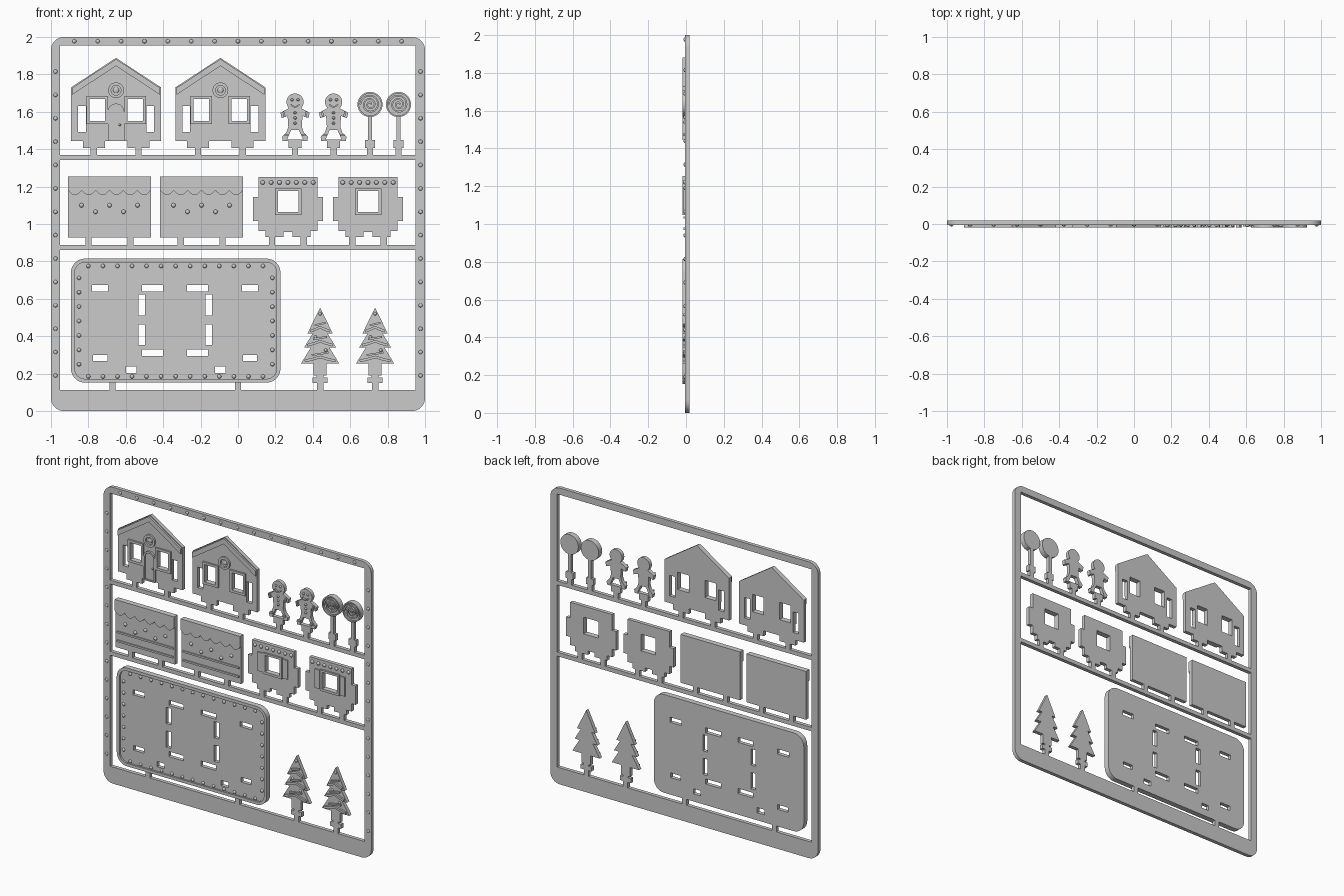
import bpy, bmesh
from math import sin, cos, pi
from mathutils import Matrix, Vector

if "Cube" in bpy.data.objects:
    bpy.data.objects.remove(bpy.data.objects["Cube"])

BACK, FACE, TOP = 0.019, -0.006, -0.018   # back plane, plate face, raised detail


def plate(name, loops, y0=FACE, y1=BACK):
    """Extrude filled outlines (inner loops become holes) between two y planes."""
    cu = bpy.data.curves.new(name, 'CURVE')
    cu.dimensions, cu.fill_mode, cu.extrude = '2D', 'BOTH', (y1 - y0) / 2
    for pts in loops:
        sp = cu.splines.new('POLY')
        sp.points.add(len(pts) - 1)
        for p, (x, z) in zip(sp.points, pts):
            p.co = (x, z, 0, 1)
        sp.use_cyclic_u = True
    tmp = bpy.data.objects.new(name + "_tmp", cu)
    bpy.context.collection.objects.link(tmp)
    dg = bpy.context.evaluated_depsgraph_get()
    me = bpy.data.meshes.new_from_object(tmp.evaluated_get(dg))
    bpy.data.objects.remove(tmp)
    me.transform(Matrix.Translation((0, (y0 + y1) / 2, 0)) @ Matrix.Rotation(pi / 2, 4, 'X'))
    bm = bmesh.new()
    bm.from_mesh(me)
    bmesh.ops.remove_doubles(bm, verts=bm.verts, dist=1e-5)
    bmesh.ops.recalc_face_normals(bm, faces=bm.faces)
    bm.to_mesh(me)
    bm.free()
    ob = bpy.data.objects.new(name, me)
    bpy.context.collection.objects.link(ob)
    return ob


def detail(name, loops, y=TOP):
    return plate(name, loops, y, FACE + 0.002)


def dots(name, pts, r, h=0.007):
    bm = bmesh.new()
    for x, z in pts:
        m = Matrix.Translation((x, FACE, z)) @ Matrix.Diagonal((r, h, r, 1))
        bmesh.ops.create_uvsphere(bm, u_segments=12, v_segments=6, radius=1, matrix=m)
    me = bpy.data.meshes.new(name)
    bm.to_mesh(me)
    bm.free()
    bpy.context.collection.objects.link(bpy.data.objects.new(name, me))


def rect(x0, x1, z0, z1):
    return [(x0, z0), (x1, z0), (x1, z1), (x0, z1)]


def arc(cx, cz, r, a0=0, a1=2 * pi, n=32, end=False):
    return [(cx + r * cos(a0 + (a1 - a0) * i / n), cz + r * sin(a0 + (a1 - a0) * i / n))
            for i in range(n + end)]


def rrect(x0, x1, z0, z1, r):
    c = [(x1 - r, z1 - r), (x0 + r, z1 - r), (x0 + r, z0 + r), (x1 - r, z0 + r)]
    return [p for k, (a, b) in enumerate(c)
            for p in arc(a, b, r, k * pi / 2, (k + 1) * pi / 2, 8, True)]


def sym(c, half):
    """Mirror a half outline about x = c."""
    return ([(c + x, z) for x, z in half] +
            [(c - x, z) for x, z in reversed(half) if x > 1e-6])


def ribbon(pts, w):
    """Constant width band along an open path."""
    v = [Vector(p) for p in pts]
    left, right = [], []
    for i, p in enumerate(v):
        d = (v[min(i + 1, len(v) - 1)] - v[max(i - 1, 0)]).normalized()
        n = Vector((-d.y, d.x)) * w / 2
        left.append(tuple(p + n))
        right.append(tuple(p - n))
    return left + right[::-1]


def sprues(name, xs, z0, z1):
    for x in xs:
        plate(name, [rect(x - 0.017, x + 0.017, z0, z1)])


# card frame with its two runners and a border of dots
plate("card_frame", [rrect(-1, 1, 0, 2, 0.07), rect(-0.952, 0.949, 1.369, 1.955),
                     rect(-0.952, 0.949, 0.888, 1.342), rect(-0.952, 0.949, 0.112, 0.861)])
border = [(-0.875 + 0.125 * i, 1.977) for i in range(15)]
border += [(s * 0.976, 0.19 + 0.125 * i) for s in (-1, 1) for i in range(14)]
dots("frame_dots", border, 0.011)

# gabled house walls
for c, has_door in ((-0.652, True), (-0.094, False)):
    wall = sym(c, [(0, 1.888), (0.241, 1.73), (0.241, 1.444), (0.178, 1.444),
                   (0.178, 1.407), (0.06, 1.407), (0.06, 1.444)])
    holes, frames = [], []
    for s in (-1, 1):
        a, b = sorted((c + s * 0.06, c + s * 0.143))
        holes.append(rect(a, b, 1.551, 1.668))
        frames.append([rect(a - 0.016, b + 0.016, 1.535, 1.684), holes[-1]])
        a, b = sorted((c + s * 0.162, c + s * 0.203))
        holes.append(rect(a, b, 1.492, 1.631))
    plate("gable_wall", [wall] + holes)
    for f in frames:
        detail("window_frame", f)
    detail("gable_icing", [sym(c, [(0, 1.882), (0.236, 1.727), (0.236, 1.69), (0, 1.845)])])
    detail("round_window_ring", [arc(c, 1.715, 0.042), arc(c, 1.715, 0.026)])
    dots("round_window_pane", [(c, 1.715)], 0.016)
    if has_door:
        def door(r, z):
            return [(c - r, z), (c + r, z)] + arc(c, 1.6, r, 0, pi, 12, True)
        detail("door_surround", [door(0.044, 1.444), door(0.033, 1.452)])
        detail("door_panel", [door(0.033, 1.45)], -0.010)
        dots("door_knob", [(c + 0.02, 1.53)], 0.007, 0.01)
    sprues("gable_sprue", (c - 0.12, c + 0.12), 1.36, 1.41)

# cookie figures
for c in (0.305, 0.511):
    plate("cookie_body", [sym(c, [(0.025, 1.625), (0.04, 1.615), (0.078, 1.595), (0.072, 1.566),
                                  (0.04, 1.578), (0.036, 1.52), (0.046, 1.49), (0.069, 1.466),
                                  (0.066, 1.444), (0.034, 1.444), (0.034, 1.407)]),
                          sym(c, [(0.021, 1.502), (0.043, 1.452)])])
    plate("cookie_head", [arc(c, 1.652, 0.046)])
    dots("cookie_eyes_and_buttons", [(c - 0.016, 1.664), (c + 0.016, 1.664), (c, 1.595),
                                     (c, 1.567), (c, 1.539)], 0.008, 0.01)
    detail("cookie_smile", [ribbon(arc(c, 1.652, 0.025, 1.15 * pi, 1.85 * pi, 8, True), 0.008)])
    for s in (-1, 1):
        detail("cookie_cuff", [ribbon([(c + s * 0.062, 1.601), (c + s * 0.056, 1.572)], 0.01)])
        detail("cookie_ankle", [ribbon([(c + s * 0.036, 1.474), (c + s * 0.058, 1.477)], 0.01)])
    sprues("cookie_sprue", (c,), 1.36, 1.41)

# lollipops with a raised spiral
for c in (0.706, 0.858):
    plate("lollipop_disc", [arc(c, 1.639, 0.067, n=40)])
    plate("lollipop_stick", [rect(c - 0.011, c + 0.011, 1.44, 1.58)])
    plate("lollipop_tab", [rect(c - 0.027, c + 0.027, 1.407, 1.45)])
    spiral = [(c + (0.006 + 0.046 * i / 60) * cos(5 * pi * i / 60),
               1.639 + (0.006 + 0.046 * i / 60) * sin(5 * pi * i / 60)) for i in range(61)]
    detail("lollipop_spiral", [ribbon(spiral, 0.009)])
    detail("lollipop_rim", [arc(c, 1.639, 0.067, n=40), arc(c, 1.639, 0.059, n=40)])
    sprues("lollipop_sprue", (c,), 1.36, 1.41)

# roof panels with scalloped icing
for x0, x1 in ((-0.909, -0.465), (-0.417, 0.027)):
    plate("roof_panel", [rect(x0, x1, 0.928, 1.254)])
    n = 48
    drip = [(x0 + (x1 - x0) * i / n, 1.18 - 0.026 * abs(sin(6 * pi * i / n))) for i in range(n + 1)]
    detail("roof_icing", [[(x1, 1.254), (x0, 1.254)] + drip])
    for z in (1.035, 0.975):
        detail("roof_ridge", [rect(x0 + 0.012, x1 - 0.012, z - 0.006, z + 0.006)], -0.014)
    m = (x0 + x1) / 2
    dots("roof_candies", [(m - 0.15, 1.1), (m, 1.1), (m + 0.15, 1.1),
                          (m - 0.075, 1.065), (m + 0.075, 1.065)], 0.012, 0.011)
    sprues("roof_sprue", (m - 0.112, m + 0.112), 0.88, 0.935)

# side walls
for c in (0.267, 0.695):
    hole = rect(c - 0.054, c + 0.056, 1.064, 1.176)
    plate("side_wall", [sym(c, [(0.157, 1.251), (0.157, 1.144), (0.187, 1.144), (0.187, 1.016),
                                (0.157, 1.016), (0.157, 0.963), (0.12, 0.963), (0.12, 0.93),
                                (0.025, 0.93), (0.025, 0.957)]), hole])
    detail("side_window_frame", [rect(c - 0.07, c + 0.072, 1.048, 1.19), hole])
    for s in (-1, 1):
        a, b = sorted((c + s * 0.076, c + s * 0.112))
        detail("shutter", [rect(a, b, 1.055, 1.183)], -0.014)
    dots("eave_dots", [(c - 0.135 + 0.045 * i, 1.222) for i in range(7)], 0.012, 0.011)
    sprues("side_wall_sprue", (c - 0.085, c + 0.085), 0.88, 0.935)

# base plate with slots, rim and dotted border
slots = [rect(a, b, 0.64, 0.674) for a, b in
         ((-0.781, -0.695), (-0.513, -0.401), (-0.273, -0.16), (0.021, 0.107))]
slots += [rect(a, a + 0.035, z, z + 0.11) for a in (-0.532, -0.174) for z in (0.353, 0.512)]
slots += [rect(a, b, 0.294, 0.329) for a, b in ((-0.513, -0.401), (-0.273, -0.16))]
slots += [rect(a, b, 0.267, 0.299) for a, b in ((-0.775, -0.698), (0.027, 0.102))]
slots += [rect(a, a + 0.055, 0.203, 0.238) for a in (-0.599, -0.123)]
plate("base_plate", [rrect(-0.893, 0.227, 0.152, 0.815, 0.075)] + slots)
detail("base_rim", [rrect(-0.893, 0.227, 0.152, 0.815, 0.075),
                    rrect(-0.873, 0.207, 0.172, 0.795, 0.055)])
edge = [(-0.8 + 0.0778 * i, z) for i in range(13) for z in (0.185, 0.775)]
edge += [(x, 0.25 + 0.077 * i) for i in range(7) for x in (-0.85, 0.184)]
dots("base_dots", edge, 0.011, 0.01)
sprues("base_sprue", (-0.671, 0.0), 0.105, 0.158)

# fir trees with icing swags on each tier
for c in (0.439, 0.733):
    plate("tree", [sym(c, [(0, 0.553), (0.068, 0.414), (0.04, 0.414), (0.086, 0.339), (0.05, 0.339),
                           (0.102, 0.254), (0.034, 0.254), (0.034, 0.19), (0.018, 0.19),
                           (0.018, 0.18), (0.04, 0.18), (0.04, 0.15)])])
    for z, w in ((0.424, 0.052), (0.349, 0.068), (0.265, 0.082)):
        detail("tree_icing", [ribbon([(c - w, z + 0.003), (c - w / 2, z + 0.012), (c, z + 0.024),
                                      (c + w / 2, z + 0.012), (c + w, z + 0.003)], 0.014)])
        detail("tree_garland", [ribbon([(c - w * 0.55, z + 0.034), (c + w * 0.55, z + 0.048)], 0.01)])
    dots("tree_baubles", [(c, 0.52), (c - 0.025, 0.395), (c + 0.03, 0.325)], 0.009, 0.01)
    sprues("tree_sprue", (c,), 0.105, 0.155)

# smooth the round sides, keep edges crisp
bpy.ops.object.select_all(action='SELECT')
bpy.context.view_layer.objects.active = bpy.context.selected_objects[0]
bpy.ops.object.shade_smooth_by_angle(angle=0.6)
